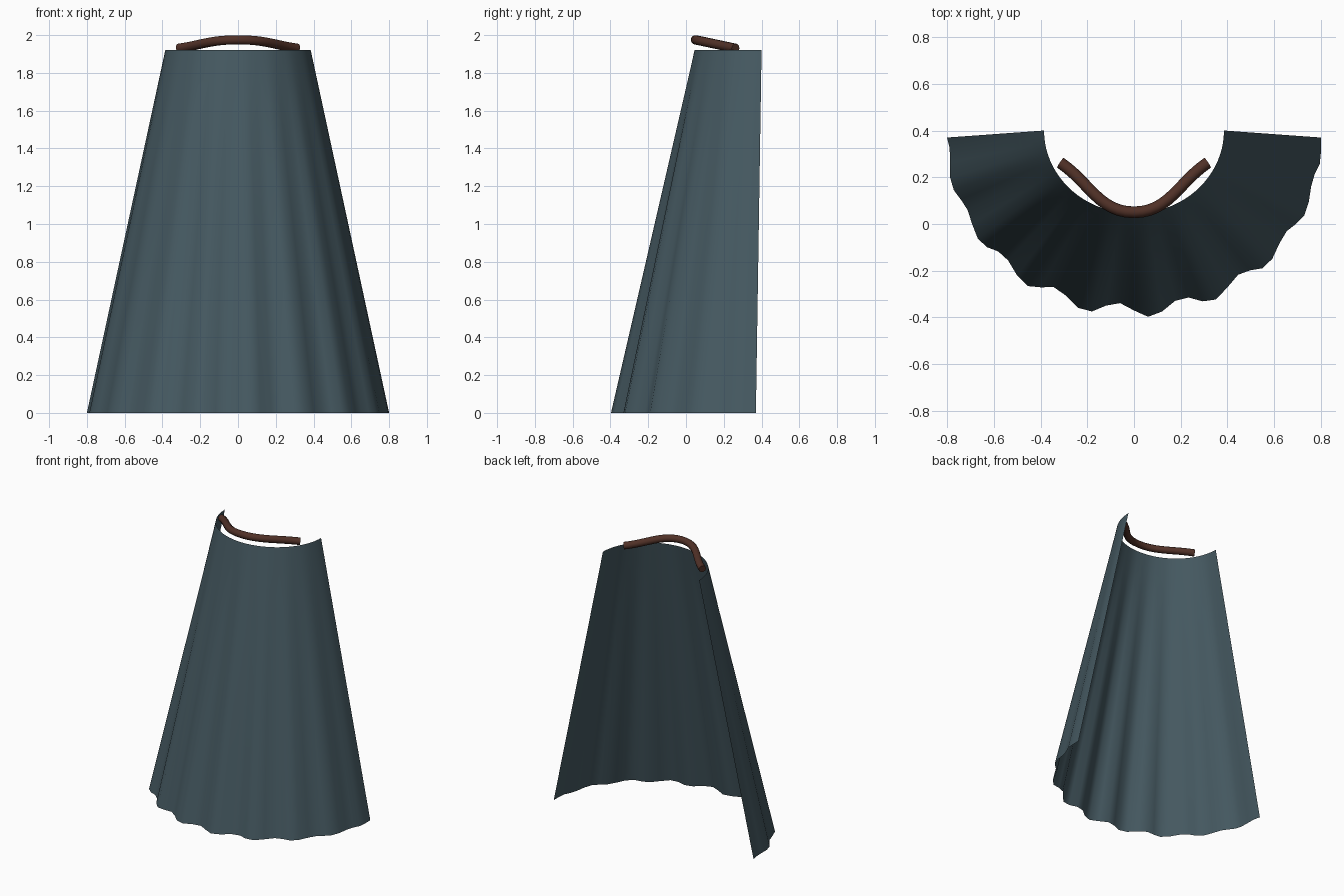
import bpy, bmesh, math

if "Cube" in bpy.data.objects:
    bpy.data.objects.remove(bpy.data.objects["Cube"])


def material(name, rgb):
    m = bpy.data.materials.new(name)
    m.diffuse_color = (*rgb, 1)
    m.use_nodes = True
    m.node_tree.nodes["Principled BSDF"].inputs["Base Color"].default_value = m.diffuse_color
    return m


cloth = material("slate_blue_cloth", (0.06, 0.10, 0.12))
leather = material("brown_leather", (0.08, 0.03, 0.02))

# Cape: half-elliptical flared sheet whose folds deepen toward the hem
COLS, ROWS, TOP = 42, 12, 1.92
bm = bmesh.new()
grid = []
for r in range(ROWS + 1):
    t = r / ROWS                       # 0 at the shoulders, 1 at the hem
    a = 0.385 + 0.415 * t
    b = 0.355 + 0.385 * t
    yc = 0.40 - 0.03 * t
    row = []
    for c in range(COLS + 1):
        ang = math.pi * (c / COLS - 0.5)
        fold = 0.03 * t * math.sin(18 * ang)
        x = (a + 0.3 * fold) * math.sin(ang)
        x = max(-a, min(a, x))
        y = yc - b * math.cos(ang) - fold * max(0.3, math.cos(ang))
        row.append(bm.verts.new((x, y, TOP * (1 - t))))
    grid.append(row)
for r in range(ROWS):
    for c in range(COLS):
        f = bm.faces.new((grid[r + 1][c], grid[r + 1][c + 1],
                          grid[r][c + 1], grid[r][c]))
        f.smooth = True
mesh = bpy.data.meshes.new("cape")
bm.to_mesh(mesh)
bm.free()
mesh.materials.append(cloth)
bpy.context.collection.objects.link(bpy.data.objects.new("cape", mesh))

# Collar cord: round tube curved over the neckline
curve = bpy.data.curves.new("collar_path", 'CURVE')
curve.dimensions = '3D'
curve.bevel_depth = 0.025
curve.bevel_resolution = 3
curve.resolution_u = 12
curve.use_fill_caps = True
spline = curve.splines.new('BEZIER')
spline.bezier_points.add(2)
path = [(-0.315, 0.262, 1.93), (0, 0.05, 1.975), (0.315, 0.262, 1.93)]
for p, co in zip(spline.bezier_points, path):
    p.co = co
    p.handle_left_type = p.handle_right_type = 'AUTO'
curve.materials.append(leather)
collar = bpy.data.objects.new("collar_cord", curve)
bpy.context.collection.objects.link(collar)

bpy.context.view_layer.objects.active = collar
collar.select_set(True)
bpy.ops.object.convert(target='MESH')
bpy.ops.object.shade_smooth_by_angle(angle=math.radians(40))
